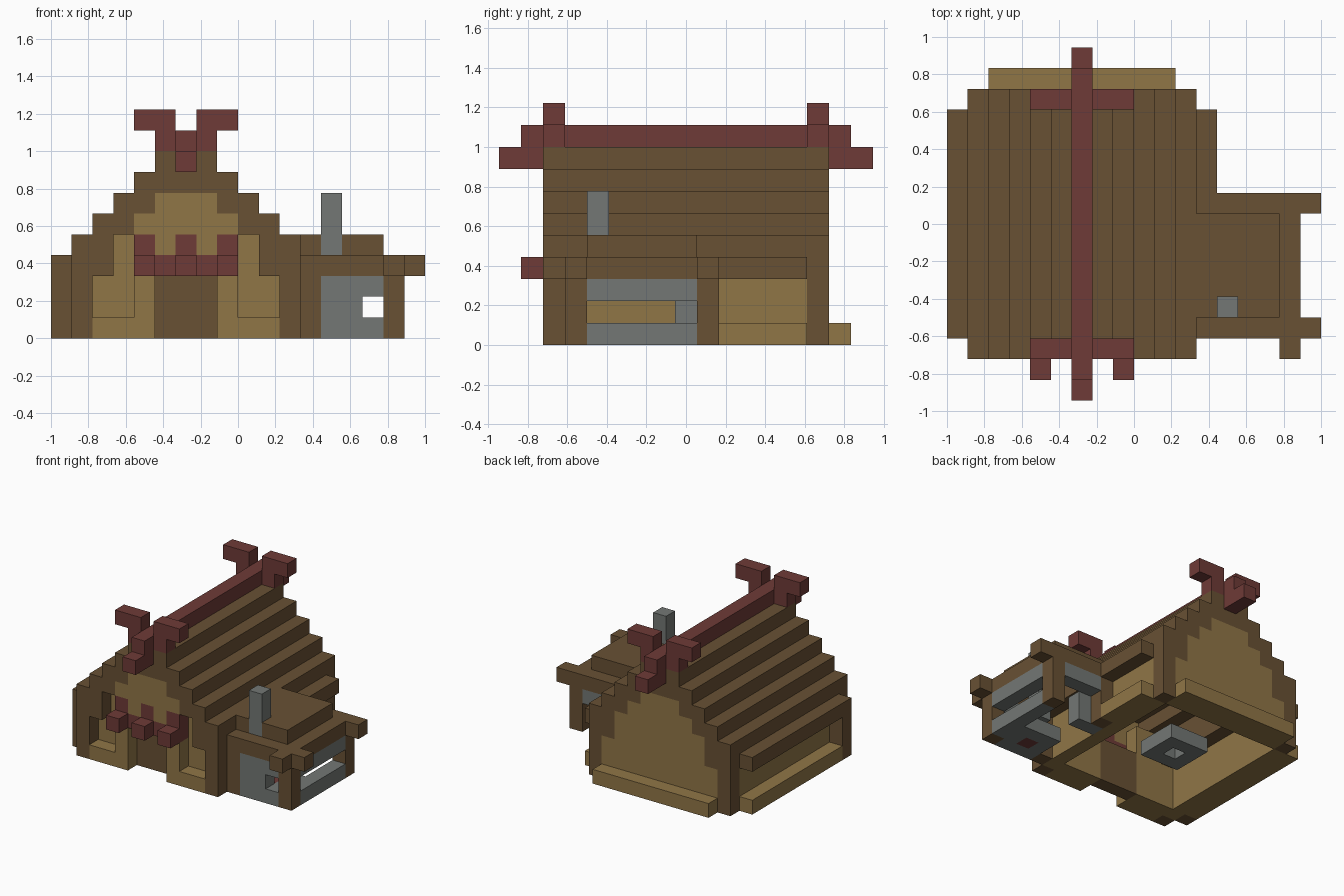
import bpy
import bmesh
from mathutils import Matrix, Vector

cube = bpy.data.objects.get("Cube")
if cube:
    bpy.data.objects.remove(cube, do_unlink=True)

UNIT = 1 / 9                        # edge of one building block
ORIGIN = Vector((-9, -8.5, 0))      # grid corner, in blocks
MID_X, MID_Y = 6, 8                 # mirror columns of the house


def material(name, color):
    mat = bpy.data.materials.new(name)
    mat.use_nodes = True
    mat.diffuse_color = (*color, 1)
    mat.node_tree.nodes["Principled BSDF"].inputs["Base Color"].default_value = (*color, 1)
    return mat


wood = material("dark wood", (0.14, 0.082, 0.034))
plaster = material("tan plaster", (0.28, 0.18, 0.062))
red = material("red paint", (0.158, 0.043, 0.038))
stone = material("grey stone", (0.172, 0.186, 0.176))


def span(v):
    return v if isinstance(v, tuple) else (v, v)


def flip(s, middle):
    return (2 * middle - s[1], 2 * middle - s[0])


def build(name, mat, boxes, mirror_x=False, mirror_y=False):
    """Join boxes given as inclusive block ranges (x, y, z)."""
    cells = {tuple(span(v) for v in box) for box in boxes}
    if mirror_x:
        cells |= {(flip(x, MID_X), y, z) for x, y, z in cells}
    if mirror_y:
        cells |= {(x, flip(y, MID_Y), z) for x, y, z in cells}
    bm = bmesh.new()
    for box in sorted(cells):
        low = Vector([s[0] for s in box])
        size = Vector([s[1] - s[0] + 1 for s in box])
        center = (low + size / 2 + ORIGIN) * UNIT
        bmesh.ops.create_cube(bm, size=1, matrix=Matrix.Translation(center)
                              @ Matrix.Diagonal((*(size * UNIT), 1)))
    mesh = bpy.data.meshes.new(name)
    bm.to_mesh(mesh)
    bm.free()
    mesh.materials.append(mat)
    obj = bpy.data.objects.new(name, mesh)
    bpy.context.collection.objects.link(obj)


LENGTH = (2, 14)     # roof, front to back
INNER = (3, 13)      # between the gables

# Stepped roof, two blocks thick, with a short eave
steps = [((k - 3, k - 2), LENGTH, k) for k in range(4, 8)]
build("roof_steps", wood, steps + [((1, 2), LENGTH, 3), (0, INNER, 3)], mirror_x=True)
build("roof_top", wood, [((5, 7), LENGTH, 8), (6, LENGTH, 7)])

# Red ridge beam with horned ends
build("ridge_beam", red, [(6, (1, 15), 9)])
build("ridge_horns", red, [(6, (0, 1), 8), (5, 2, 9), ((4, 5), 2, 10)],
      mirror_x=True, mirror_y=True)

# Corner posts
build("corner_posts", wood, [(1, 2, (0, 2))], mirror_x=True, mirror_y=True)
build("front_eave_posts", wood, [(0, 3, (0, 2))], mirror_x=True)

# Side walls and low side plinths
build("side_walls", plaster, [(1, INNER, (0, 2))], mirror_x=True)
build("left_plinth", plaster, [(12, (10, 13), 0)])
build("right_plinth", plaster, [(0, (4, 13), 0)])

# Back gable with its plinth
build("back_gable", plaster, [((2, 10), 14, (0, 2)), ((3, 9), 14, (3, 4)),
                              ((4, 8), 14, 5), ((5, 7), 14, 6)])
build("back_plinth", plaster, [((2, 10), 15, 0)])

# Front gable with recessed windows and door
build("front_gable", plaster, [((4, 8), 2, 5), ((5, 7), 2, 6), (5, 2, 4), (7, 2, 4)])
build("front_wall_piers", plaster, [(4, 2, (0, 2)), ((2, 3), 2, 0)], mirror_x=True)
build("window_walls", plaster, [((2, 4), 3, (0, 2)), ((3, 4), 3, (3, 4))], mirror_x=True)
build("front_door", wood, [((5, 7), 3, (0, 2))])
build("door_canopy", red, [((4, 8), 2, 3), (6, 2, 4), (6, 1, 3), (4, 2, 4), (4, 1, 3)],
      mirror_x=True)

# Hearth ring on the house floor
build("house_hearth", stone, [((5, 7), 8, 0), ((5, 7), 10, 0), (5, 9, 0), (7, 9, 0)])

# Side annex: posts, beams and raised roof
build("annex_posts", wood, [(16, 3, (0, 2)), (16, 9, (0, 2)), (12, 9, (0, 2))])
build("annex_beams", wood, [((13, 17), 3, 3), ((13, 17), 9, 3), (16, 2, 3), (16, (4, 8), 3)])
build("annex_roof", wood, [(12, (4, 8), 4), (13, (5, 8), 4), ((14, 15), (4, 8), 4)])

# Annex stonework: front wall with a window, rails, bench, forge and chimney
build("annex_front_wall", stone, [((13, 15), 3, 0), ((13, 14), 3, 1), ((13, 15), 3, 2)])
build("annex_rails", stone, [(16, (4, 8), 0), (16, (4, 8), 2), ((13, 15), 9, 2)])
build("annex_bench", stone, [((12, 13), 8, (0, 1))])
build("forge_ring", stone, [((13, 15), 5, 0), (13, 4, 0), (15, 4, 0)])
build("forge_embers", red, [(14, 4, 0)])
build("chimney", stone, [(13, 4, (2, 6))])
